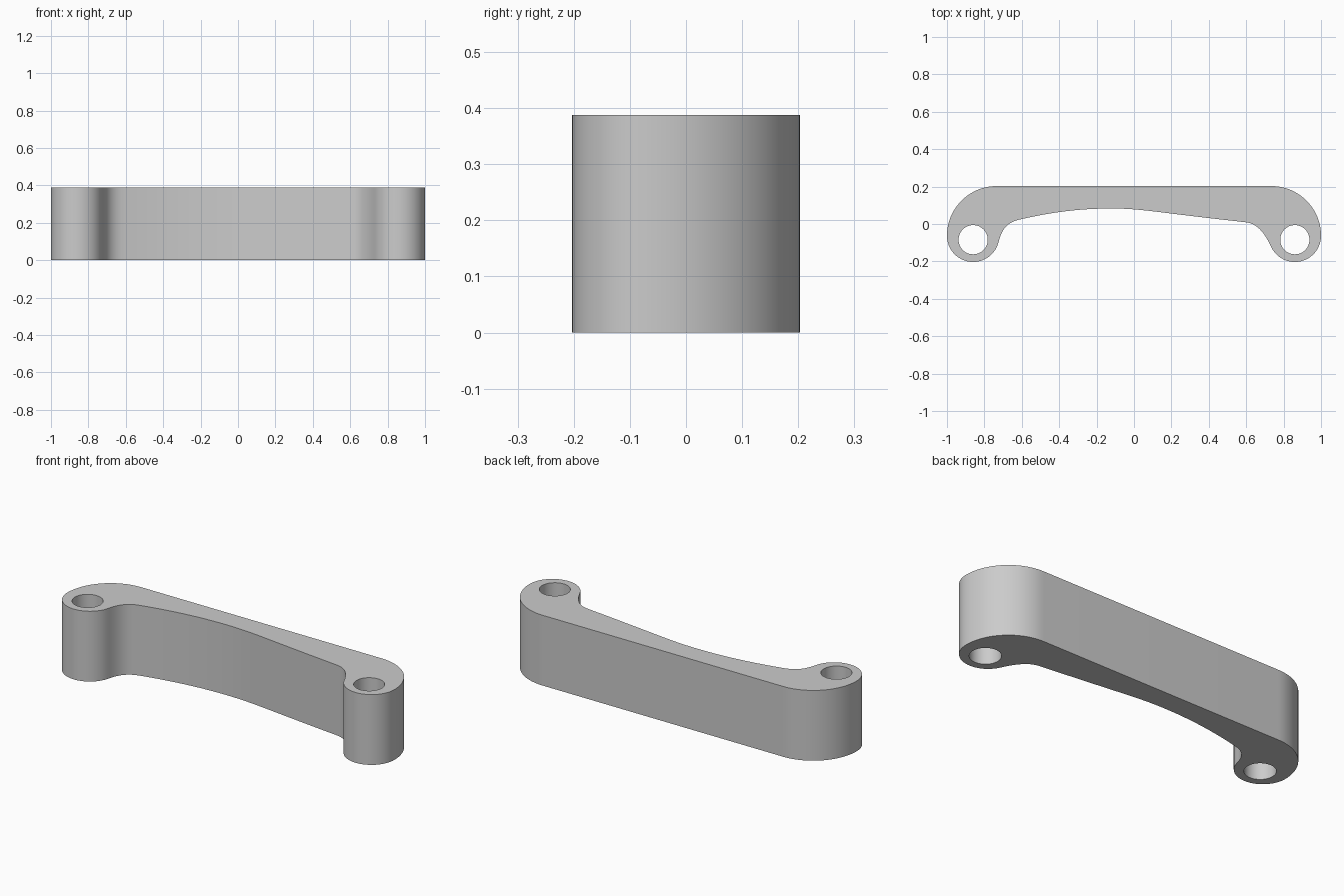
import bpy, bmesh
from math import cos, sin, radians
from mathutils import Vector
from mathutils.geometry import interpolate_bezier

if "Cube" in bpy.data.objects:
    bpy.data.objects.remove(bpy.data.objects["Cube"])

HEIGHT = 0.388
BOSS_X, BOSS_Y, BOSS_R = 0.86, -0.063, 0.14
HOLE_Y, HOLE_R = -0.084, 0.078
CORNER_X, CORNER_R = 0.734, 0.266


def arc(cx, cy, r, start, end, steps=24):
    angles = [radians(start + (end - start) * i / steps) for i in range(steps + 1)]
    return [Vector((cx + r * cos(a), cy + r * sin(a), 0)) for a in angles]


def bezier(a, b, c, d, steps=12):
    return interpolate_bezier(*(Vector((*p, 0)) for p in (a, b, c, d)), steps)


# Handle outline, counter-clockwise from the right boss
outline = []
for piece in (
    arc(BOSS_X, BOSS_Y, BOSS_R, 205, 360),
    arc(CORNER_X, BOSS_Y, CORNER_R, 0, 90),
    arc(-CORNER_X, BOSS_Y, CORNER_R, 90, 180),
    arc(-BOSS_X, BOSS_Y, BOSS_R, 180, 348),
    # left fillet, arched underside, right fillet
    bezier((-0.723, -0.092), (-0.705, -0.02), (-0.67, 0.012), (-0.607, 0.025)),
    bezier((-0.607, 0.025), (-0.42, 0.068), (-0.27, 0.083), (-0.12, 0.083)),
    bezier((-0.12, 0.083), (0, 0.083), (0.1, 0.068), (0.19, 0.057)),
    bezier((0.19, 0.057), (0.33, 0.04), (0.46, 0.024), (0.6, 0.009), 3),
    bezier((0.6, 0.009), (0.66, 0.002), (0.70, -0.05), (0.733, -0.122)),
):
    outline += [p for p in piece if not outline or (p - outline[-1]).length > 1e-4]

# Screw holes
loops = [outline] + [arc(s * BOSS_X, HOLE_Y, HOLE_R, 0, 352.5, 47) for s in (-1, 1)]

# Filled and extruded profile
curve = bpy.data.curves.new("handle_profile", "CURVE")
curve.dimensions = "2D"
curve.fill_mode = "BOTH"
curve.extrude = HEIGHT / 2
for loop in loops:
    spline = curve.splines.new("POLY")
    spline.points.add(len(loop) - 1)
    for point, co in zip(spline.points, loop):
        point.co = (co.x, co.y, 0, 1)
    spline.use_cyclic_u = True
profile = bpy.data.objects.new("handle_profile", curve)
bpy.context.collection.objects.link(profile)
bpy.context.view_layer.update()
mesh = bpy.data.meshes.new_from_object(
    profile.evaluated_get(bpy.context.evaluated_depsgraph_get()))
bpy.data.objects.remove(profile)

# Weld caps to walls and stand the part on the ground
bm = bmesh.new()
bm.from_mesh(mesh)
bmesh.ops.remove_doubles(bm, verts=bm.verts, dist=0.0005)
bmesh.ops.recalc_face_normals(bm, faces=bm.faces)
bmesh.ops.translate(bm, verts=bm.verts, vec=(0, 0, HEIGHT / 2))
bm.to_mesh(mesh)
bm.free()

# Grey finish
grey = bpy.data.materials.new("plain_grey")
grey.use_nodes = True
colour = (0.6, 0.6, 0.6, 1)
grey.diffuse_color = colour
grey.node_tree.nodes["Principled BSDF"].inputs["Base Color"].default_value = colour
mesh.materials.clear()
mesh.materials.append(grey)

handle = bpy.data.objects.new("pull_handle", mesh)
bpy.context.collection.objects.link(handle)
bpy.context.view_layer.objects.active = handle
handle.select_set(True)
bpy.ops.object.shade_smooth_by_angle(angle=radians(30))
